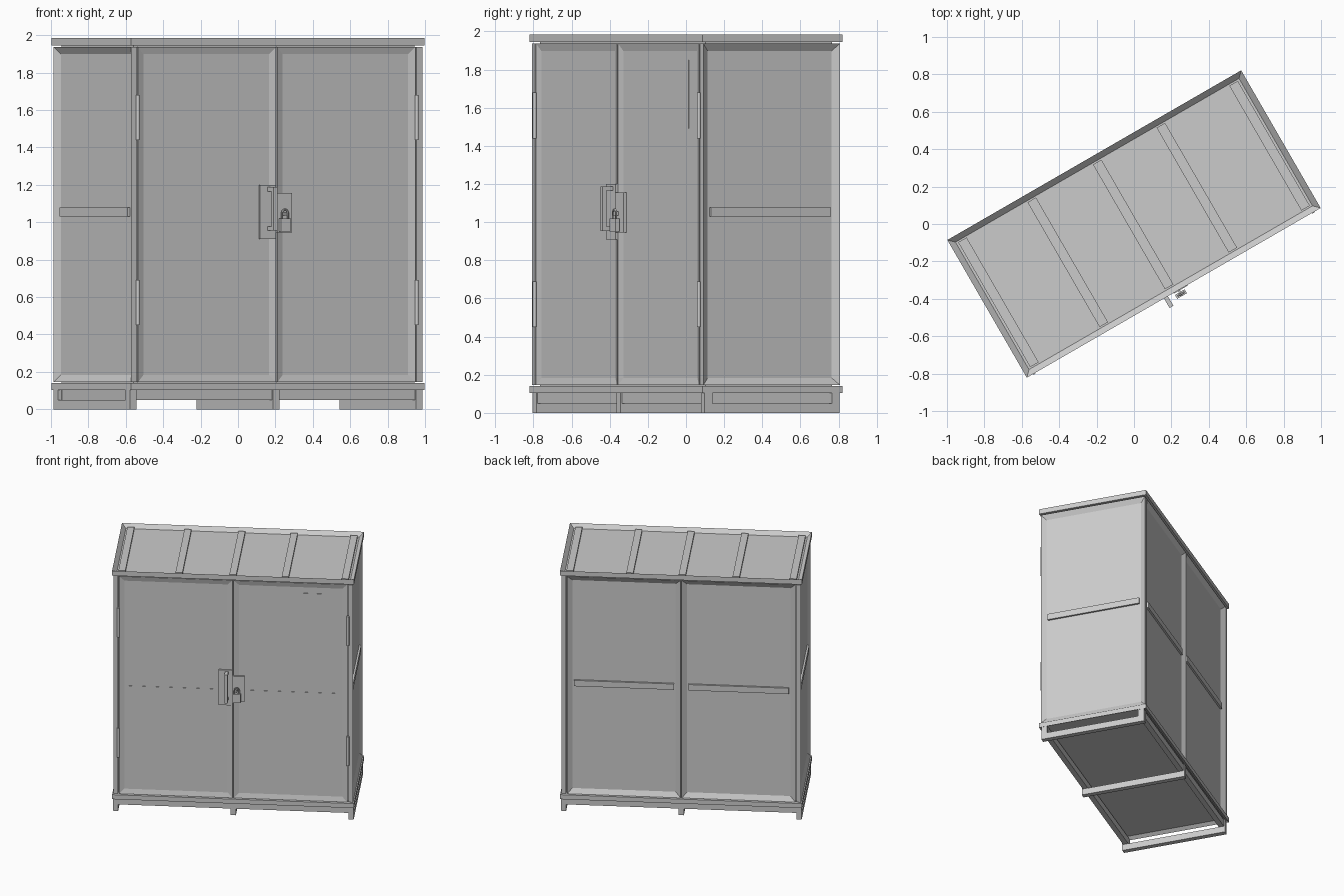
import bpy, bmesh
from math import radians, pi
from mathutils import Matrix, Vector

if "Cube" in bpy.data.objects:
    bpy.data.objects.remove(bpy.data.objects["Cube"])

# One painted-metal colour
metal = bpy.data.materials.new("grey_metal")
metal.use_nodes = True
GREY = (0.6, 0.6, 0.6, 1)
metal.diffuse_color = GREY
metal.node_tree.nodes["Principled BSDF"].inputs["Base Color"].default_value = GREY

# The cabinet stands turned on its base
TURN = Matrix.Rotation(radians(30), 4, "Z")
FRONT, RIGHT, BACK, LEFT = (Matrix.Rotation(radians(a), 4, "Z") for a in (0, 90, 180, 270))
HALF_L, HALF_D = 0.907, 0.425
WALL_L, WALL_D = 0.899, 0.414
FLOOR, TOP = 0.145, 1.937


def finish(name, bm, side=FRONT):
    bmesh.ops.transform(bm, matrix=TURN @ side, verts=bm.verts)
    mesh = bpy.data.meshes.new(name)
    bm.to_mesh(mesh)
    bm.free()
    mesh.materials.append(metal)
    obj = bpy.data.objects.new(name, mesh)
    bpy.context.collection.objects.link(obj)
    return obj


def box(name, x, y, z, side=FRONT, inset=None, border=0.055, recess=0.022):
    """Box between pairs of limits; the face looking along inset may be recessed."""
    bm = bmesh.new()
    bmesh.ops.create_cube(bm, size=1)
    for v in bm.verts:
        v.co = Vector([lim[0] if c < 0 else lim[1] for c, lim in zip(v.co, (x, y, z))])
    if inset:
        bm.normal_update()
        faces = [f for f in bm.faces if f.normal.dot(Vector(inset)) > 0.9]
        bmesh.ops.inset_region(bm, faces=faces, thickness=border, depth=-recess)
    return finish(name, bm, side)


def framed_wall(name, side, x, out, rail=True, recess=0.022):
    box(name, x, (-out, 0.035 - out), (FLOOR, TOP), side, (0, -1, 0), recess=recess)
    if rail:
        box(name + "_rail", (x[0] + 0.05, x[1] - 0.05), (0.007 - out, 0.03 - out),
            (1.03, 1.078), side)


def rod(name, x, y, z, radius):
    bm = bmesh.new()
    bmesh.ops.create_cone(bm, cap_ends=True, segments=12, radius1=radius, radius2=radius,
                          depth=z[1] - z[0])
    bmesh.ops.translate(bm, vec=(x, y, sum(z) / 2), verts=bm.verts)
    obj = finish(name, bm)
    for p in obj.data.polygons:
        p.use_smooth = len(p.vertices) == 4


# Skids: bottom bar carried on two end blocks
for label, x in (("left", 0.883), ("middle", 0), ("right", -0.883)):
    wide = (x - 0.02, x + 0.02)
    box(label + "_skid_bar", wide, (-0.408, 0.408), (0, 0.05))
    for end, y in (("front", -0.385), ("back", 0.385)):
        box(f"{label}_skid_{end}_block", wide, (y - 0.023, y + 0.023), (0.05, 0.105))

# Long beams and base tray
for end, y in (("front", -0.38), ("back", 0.38)):
    box(end + "_base_beam", (-0.88, 0.88), (y - 0.02, y + 0.02), (0.05, 0.105))
box("base_tray", (-HALF_L, HALF_L), (-HALF_D, HALF_D), (0.103, 0.14),
    inset=(0, 0, -1), border=0.04, recess=0.02)

# Inner body, seen only in the seams
box("inner_body", (-0.868, 0.868), (-0.384, 0.384), (0.13, 1.95))

# End walls, doors and back panels
framed_wall("left_wall", RIGHT, (-WALL_D, WALL_D), WALL_L)
framed_wall("right_wall", LEFT, (-WALL_D, WALL_D), WALL_L)
for label, x in (("right", (-0.856, -0.004)), ("left", (0.004, 0.856))):
    framed_wall(label + "_door", FRONT, x, WALL_D, rail=False, recess=0.01)
    box(label + "_door_joint", (x[0] + 0.055, x[1] - 0.055), (-0.406, -0.4), (1.028, 1.034))
    framed_wall(label + "_back_panel", BACK, x, WALL_D)

# Roof tray with cross bars
box("roof_tray", (-HALF_L, HALF_L), (-HALF_D, HALF_D), (1.945, 1.985),
    inset=(0, 0, 1), border=0.045, recess=0.03)
for i, x in enumerate((-0.837, -0.409, -0.005, 0.388, 0.837)):
    box(f"roof_bar_{i + 1}", (x - 0.026, x + 0.026), (-0.385, 0.385), (1.95, 1.972))

# Hinges
for label, x in (("right", -0.861), ("left", 0.861)):
    for level, z in (("lower", 0.57), ("upper", 1.56)):
        rod(f"{label}_{level}_hinge", x, -0.42, (z - 0.12, z + 0.12), 0.01)

# Notice plate on the left door
box("notice_plate", (0.51, 0.73), (-0.407, -0.402), (1.49, 1.85))

# Handle plate and bent handle
box("handle_plate", (-0.108, -0.008), (-0.421, -0.41), (0.91, 1.2))
box("handle_grip", (-0.06, -0.036), (-0.484, -0.462), (0.955, 1.187))
for level, z in (("lower", 0.966), ("upper", 1.176)):
    box(f"handle_{level}_arm", (-0.06, -0.036), (-0.465, -0.415), (z - 0.011, z + 0.011))

# Hasp and padlock
box("hasp_plate", (-0.003, 0.085), (-0.429, -0.41), (0.945, 1.155))
box("hasp_staple", (0.024, 0.036), (-0.46, -0.425), (1.035, 1.055))
box("padlock_body", (0.0, 0.06), (-0.462, -0.438), (0.95, 1.02))

curve = bpy.data.curves.new("padlock_shackle", "CURVE")
curve.dimensions = "3D"
curve.bevel_depth, curve.bevel_resolution = 0.005, 1
spline = curve.splines.new("POLY")
arch = [Vector((0.012, -0.45, 1.01))]
arch += [Vector((0.03, -0.45, 1.05)) + Matrix.Rotation(pi * i / 8, 3, "Y") @ Vector((-0.018, 0, 0))
         for i in range(9)]
arch += [Vector((0.048, -0.45, 1.01))]
spline.points.add(len(arch) - 1)
for point, co in zip(spline.points, arch):
    point.co = (*(TURN @ co), 1)
curve.materials.append(metal)
bpy.context.collection.objects.link(bpy.data.objects.new("padlock_shackle", curve))
